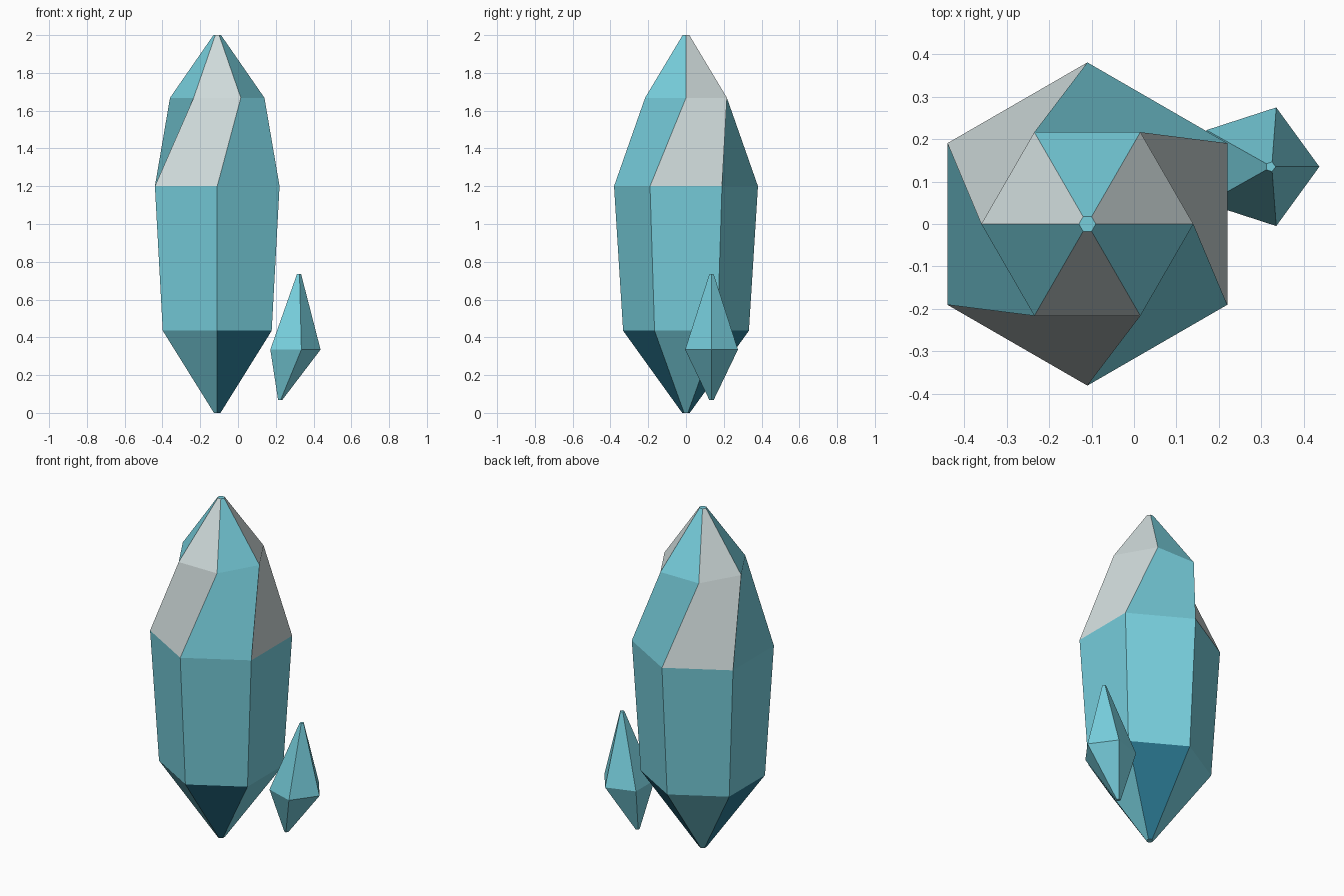
import bpy
import bmesh
from math import cos, sin, radians, tau

cube = bpy.data.objects.get("Cube")
if cube:
    bpy.data.objects.remove(cube, do_unlink=True)


def make_material(name, rgb):
    mat = bpy.data.materials.new(name)
    mat.use_nodes = True
    colour = (*rgb, 1.0)
    mat.diffuse_color = colour
    mat.node_tree.nodes["Principled BSDF"].inputs["Base Color"].default_value = colour
    return mat


teal = make_material("teal", (0.185, 0.62, 0.72))
pale = make_material("pale_grey", (0.63, 0.71, 0.71))
blue = make_material("deep_blue", (0.025, 0.20, 0.30))


def make_crystal(name, sides, rings, y, materials, odd_even):
    """Loft rings of (z, centre x, radius, start angle); odd_even holds the
    material index for the even and odd faces of each band."""
    bm = bmesh.new()
    loops = []
    for z, x, radius, start in rings:
        angles = [radians(start) + tau * i / sides for i in range(sides)]
        loops.append([bm.verts.new((x + radius * cos(a), y + radius * sin(a), z))
                      for a in angles])
    for low, high, indices in zip(loops, loops[1:], odd_even):
        for i in range(sides):
            j = (i + 1) % sides
            face = bm.faces.new((low[i], low[j], high[j], high[i]))
            face.material_index = indices[i % 2]
    # Small flat tips
    bm.faces.new(loops[0][::-1])
    bm.faces.new(loops[-1])
    mesh = bpy.data.meshes.new(name)
    bm.to_mesh(mesh)
    bm.free()
    for mat in materials:
        mesh.materials.append(mat)
    obj = bpy.data.objects.new(name, mesh)
    bpy.context.collection.objects.link(obj)
    return obj


# Large hexagonal crystal with a twisted shoulder
make_crystal(
    "large_crystal", 6,
    [(0.0, -0.11, 0.02, 30),
     (0.435, -0.11, 0.333, 30),
     (1.2, -0.11, 0.381, 30),
     (1.668, -0.11, 0.25, 60),
     (2.0, -0.11, 0.02, 60)],
    0.0, [teal, pale, blue],
    [(2, 0), (0, 0), (0, 1), (0, 1)])

# Small leaning five-sided crystal
make_crystal(
    "small_crystal", 5,
    [(0.068, 0.222, 0.012, 0),
     (0.335, 0.29, 0.147, 0),
     (0.735, 0.322, 0.012, 0)],
    0.135, [teal],
    [(0, 0), (0, 0)])
